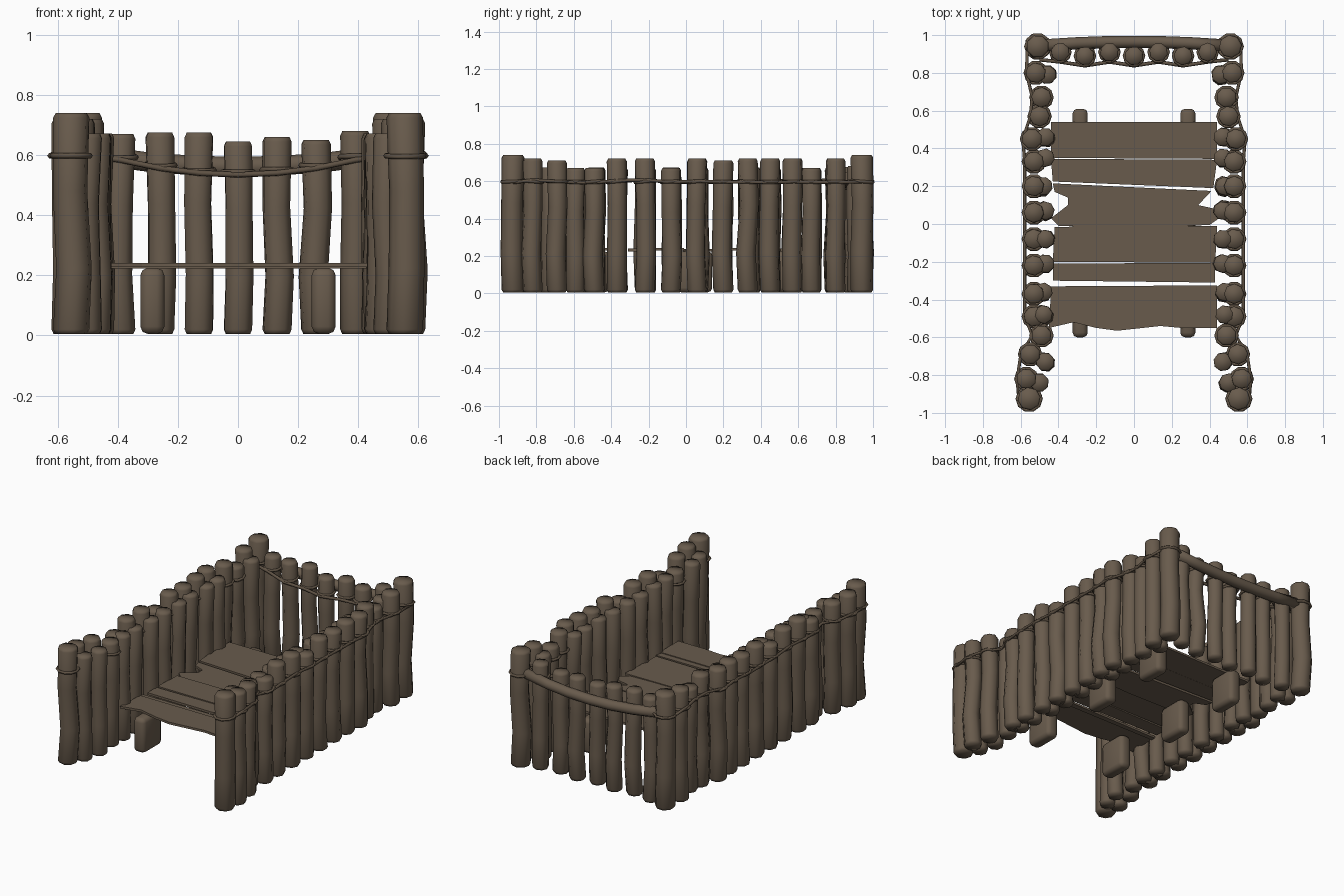
import bpy, bmesh, math, random
from mathutils import Vector

random.seed(4)
cube = bpy.data.objects.get("Cube")
if cube:
    bpy.data.objects.remove(cube)


def material(name, colour):
    m = bpy.data.materials.new(name)
    m.use_nodes = True
    m.diffuse_color = colour
    m.node_tree.nodes["Principled BSDF"].inputs["Base Color"].default_value = colour
    return m


wood = material("brown wood", (0.14, 0.105, 0.073, 1))
rope_brown = material("rope brown", (0.115, 0.085, 0.058, 1))


def finish(name, bm, mat, smooth=True):
    bmesh.ops.recalc_face_normals(bm, faces=bm.faces)
    mesh = bpy.data.meshes.new(name)
    bm.to_mesh(mesh)
    bm.free()
    mesh.materials.append(mat)
    for p in mesh.polygons:
        p.use_smooth = smooth
    ob = bpy.data.objects.new(name, mesh)
    bpy.context.collection.objects.link(ob)
    return ob


def tube(name, path, radii, sides, mat):
    """Skin parallel rings along a gently curving path and cap both ends."""
    bm = bmesh.new()
    path = [Vector(p) for p in path]
    turn = (path[-1] - path[0]).to_track_quat('Z', 'Y')
    spin = random.uniform(0, 1)
    rings = []
    for p, r in zip(path, radii):
        ring = []
        for i in range(sides):
            a = math.tau * (i + spin) / sides
            ring.append(bm.verts.new(p + turn @ Vector((r * math.cos(a), r * math.sin(a), 0))))
        rings.append(ring)
    for low, high in zip(rings, rings[1:]):
        for i in range(sides):
            j = (i + 1) % sides
            bm.faces.new((low[i], low[j], high[j], high[i]))
    bm.faces.new(rings[0][::-1])
    bm.faces.new(rings[-1])
    return finish(name, bm, mat)


def log(name, x, y, top, r):
    """Upright log with a slight crook and softened ends."""
    levels = [0.005, 0.02, top * 0.3, top * 0.65, top - 0.015, top]
    scale = [0.86, 1, 0.98, 0.95, 1, 0.86]
    jig = [0, 0, 0.01, 0.008, 0, 0]
    path = [(x + random.uniform(-j, j), y + random.uniform(-j, j), z)
            for z, j in zip(levels, jig)]
    tube(name, path, [r * s for s in scale], 8, wood)


def rope_ring(name, x, y, z, r):
    """Rope loop tied round a log, tilted a little."""
    bm = bmesh.new()
    n, m, tilt = 10, 5, random.uniform(-0.1, 0.1)
    grid = []
    for i in range(n):
        a = math.tau * i / n
        row = []
        for k in range(m):
            b = math.tau * k / m
            d = r + 0.009 * math.cos(b)
            row.append(bm.verts.new((x + d * math.cos(a), y + d * math.sin(a),
                                     z + 0.009 * math.sin(b) + tilt * d * math.sin(a))))
        grid.append(row)
    for i in range(n):
        for k in range(m):
            a, b = grid[i], grid[(i + 1) % n]
            bm.faces.new((a[k], b[k], b[(k + 1) % m], a[(k + 1) % m]))
    finish(name, bm, rope_brown)


def plank(name, outline, z=0.232, thick=0.014):
    """Flat board cut to an outline."""
    bm = bmesh.new()
    face = bm.faces.new([bm.verts.new((x, y, z - thick / 2)) for x, y in outline])
    out = bmesh.ops.extrude_face_region(bm, geom=[face])
    bmesh.ops.translate(bm, vec=(0, 0, thick),
                        verts=[v for v in out["geom"] if isinstance(v, bmesh.types.BMVert)])
    return finish(name, bm, wood, False)


# Side walls: outer logs (x, y, height in hundredths), shorter inner logs
outer = [(51, 94, 74), (52, 80, 72), (49, 67, 67), (50, 57, 72), (54, 45, 72), (53, 33, 72),
         (53, 20, 71), (53, 6, 72), (53, -8, 67), (53, -22, 72), (53, -37, 72), (53, -49, 67),
         (49, -59, 67), (55, -69, 71), (57, -82, 72), (55.5, -92.5, 74)]
inner = [(46, 79), (47, 46), (47, 35), (48, 20), (47, 7), (47, -8), (47, -21), (48, -36),
         (48, -48), (47, -73), (50, -84)]
for side, s in (("left", 1), ("right", -1)):
    strand = []
    for i, (x, y, h) in enumerate(outer):
        x, y, h = s * x / 100, y / 100, h / 100
        r = 0.061 if h > 0.73 else 0.054
        log(f"{side}_outer_log_{i}", x, y, h, r)
        rope_ring(f"{side}_rope_ring_{i}", x, y, 0.598, r + 0.002)
        strand.append((x + s * r * 0.9, y, 0.6 + random.uniform(-0.008, 0.008)))
    for i, (x, y) in enumerate(inner):
        log(f"{side}_inner_log_{i}", s * x / 100, y / 100, 0.672, 0.05)
    tube(f"{side}_rope", strand, [0.009] * len(strand), 6, rope_brown)

# Back wall
strand = [(-0.5, 0.87, 0.6)]
heights = [0.67, 0.675, 0.675, 0.645, 0.66, 0.65, 0.68]
for i, h in enumerate(heights):
    x = (i - 3) * 0.13
    y = 0.9 + 0.01 * (-1) ** i
    z = 0.535 + 0.32 * x * x
    log(f"back_log_{i}", x, y, h, 0.05)
    rope_ring(f"back_rope_ring_{i}", x, y, z + 0.01, 0.051)
    strand.append((x, y - 0.052, z))
strand.append((0.5, 0.87, 0.6))
tube("back_rope", strand, [0.01] * len(strand), 6, rope_brown)

# Sagging rail behind the back wall
xs = [-0.48, -0.3, -0.15, 0, 0.15, 0.3, 0.48]
tube("back_rail", [(x, 0.964 - 0.08 * x * x, 0.562 + 0.17 * x * x) for x in xs],
     [0.033] * len(xs), 8, wood)

# Deck planks, back to front
plank("deck_plank_1", [(-0.44, 0.35), (0.44, 0.345), (0.44, 0.54), (-0.44, 0.54)])
plank("deck_plank_2", [(-0.43, 0.225), (0.42, 0.19), (0.44, 0.34), (-0.44, 0.345)], 0.235)
plank("deck_plank_broken", [(-0.43, 0.215), (-0.42, 0.17), (-0.35, 0.14), (-0.35, 0.1),
                            (-0.44, 0.03), (-0.4, -0.01), (0, -0.02), (0.4, -0.005),
                            (0.45, 0.03), (0.43, 0.08), (0.34, 0.1), (0.41, 0.175)], 0.23)
plank("deck_plank_4", [(-0.43, -0.2), (0.43, -0.205), (0.44, -0.01), (-0.42, -0.015)], 0.235)
plank("deck_plank_5", [(-0.43, -0.3), (0.43, -0.31), (0.43, -0.205), (-0.43, -0.21)])
plank("deck_plank_6", [(-0.44, -0.36), (0.44, -0.365), (0.44, -0.325), (-0.44, -0.33)], 0.23)
wave = [(-0.45, -0.55), (-0.32, -0.52), (-0.2, -0.55), (-0.09, -0.565), (0.05, -0.55),
        (0.14, -0.54), (0.25, -0.55), (0.44, -0.55)]
plank("deck_plank_front", wave + [(0.44, -0.365), (-0.44, -0.36)], 0.235)

# Rounded support blocks under the deck
for s in (-1, 1):
    for row, y in (("front", -0.505), ("middle", 0.045), ("back", 0.515)):
        bm = bmesh.new()
        bmesh.ops.create_cube(bm, size=1)
        bmesh.ops.scale(bm, vec=(0.08, 0.19, 0.22), verts=bm.verts)
        bmesh.ops.translate(bm, vec=(s * 0.285, y, 0.115), verts=bm.verts)
        side = "left" if s > 0 else "right"
        ob = finish(f"{row}_{side}_support", bm, wood)
        bev = ob.modifiers.new("rounding", 'BEVEL')
        bev.width = 0.025
        bev.segments = 2
